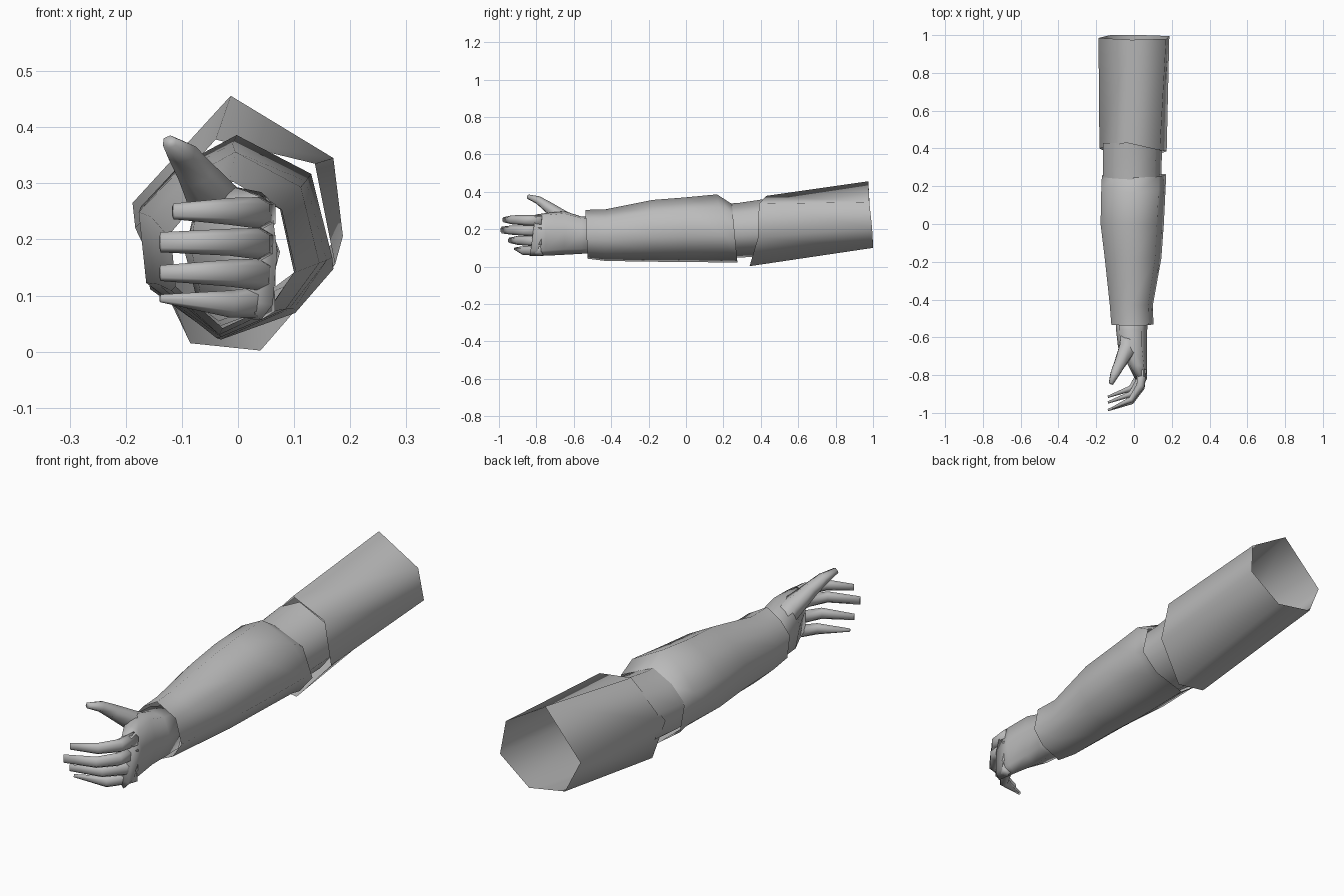
import bpy
import bmesh
from mathutils import Vector

old = bpy.data.objects.get("Cube")
if old:
    bpy.data.objects.remove(old, do_unlink=True)

GREY = (0.5, 0.5, 0.5, 1.0)
clay = bpy.data.materials.new("plain grey")
clay.use_nodes = True
clay.diffuse_color = GREY
bsdf = next(n for n in clay.node_tree.nodes if n.type == 'BSDF_PRINCIPLED')
bsdf.inputs["Base Color"].default_value = GREY
bsdf.inputs["Roughness"].default_value = 0.8


def loft(name, rings, cap_start=False, cap_end=False):
    """Skin a list of equal-length point rings into one smooth object."""
    bm = bmesh.new()
    loops = [[bm.verts.new(p) for p in ring] for ring in rings]
    n = len(loops[0])
    for a, b in zip(loops, loops[1:]):
        for i in range(n):
            j = (i + 1) % n
            bm.faces.new((a[i], a[j], b[j], b[i]))
    if cap_start:
        bm.faces.new(loops[0])
    if cap_end:
        bm.faces.new(loops[-1])
    bmesh.ops.recalc_face_normals(bm, faces=bm.faces)
    for f in bm.faces:
        f.smooth = True
    mesh = bpy.data.meshes.new(name)
    bm.to_mesh(mesh)
    bm.free()
    mesh.materials.append(clay)
    obj = bpy.data.objects.new(name, mesh)
    bpy.context.collection.objects.link(obj)
    return obj


def section(profile, y, x0, x1, z0, z1, lean=0.0):
    """Fit a unit profile to a box at depth y; lean pushes the underside back."""
    return [((x0 + x1) / 2 + u * (x1 - x0) / 2, y - lean * v,
             (z0 + z1) / 2 + v * (z1 - z0) / 2) for u, v in profile]


# Upper arm: open six-sided sleeve
loft("upper_arm", [
    [(-0.04, 0.43, 0.378), (0.137, 0.39, 0.335), (0.173, 0.385, 0.155),
     (0.04, 0.34, 0.002), (-0.085, 0.35, 0.015), (-0.183, 0.4, 0.22)],
    [(-0.013, 0.975, 0.456), (0.17, 0.98, 0.345), (0.187, 0.995, 0.206),
     (0.045, 1.0, 0.1), (-0.125, 1.0, 0.13), (-0.188, 0.985, 0.265)],
])

# Forearm: tapered sleeve with a sloped elbow end
ARM = [(0, 1), (0.78, 0.62), (1, -0.2), (0.6, -0.7),
       (-0.17, -1), (-0.92, -0.43), (-1, 0.3), (-0.6, 0.7)]
loft("forearm", [section(ARM, *s) for s in (
    (-0.532, -0.12, 0.103, 0.042, 0.303, 0.006),
    (-0.43, -0.128, 0.1, 0.03, 0.306),
    (-0.18, -0.155, 0.145, 0.026, 0.356),
    (0.0, -0.177, 0.158, 0.024, 0.37),
    (0.2, -0.173, 0.168, 0.022, 0.386, 0.035),
    (0.26, -0.17, 0.17, 0.022, 0.335, 0.015),
)])

# Elbow: narrower link between the two sleeves
loft("elbow", [section(ARM, *s) for s in (
    (0.2, -0.16, 0.145, 0.045, 0.335),
    (0.28, -0.165, 0.145, 0.048, 0.34),
    (0.43, -0.165, 0.15, 0.055, 0.362),
)])

# Palm: flattens from the wrist to the knuckles
PALM = [(-0.1, 1), (0.65, 0.9), (1, 0.1), (0.75, -0.75),
        (0.1, -1), (-0.75, -0.7), (-1, 0.1), (-0.8, 0.8)]
loft("palm", [section(PALM, *s) for s in (
    (-0.48, -0.095, 0.075, 0.075, 0.262),
    (-0.56, -0.095, 0.07, 0.068, 0.268),
    (-0.65, -0.085, 0.068, 0.063, 0.296),
    (-0.75, -0.03, 0.07, 0.058, 0.286),
    (-0.82, 0.005, 0.07, 0.056, 0.278, -0.015),
)], cap_start=True, cap_end=True)


def digit(name, path):
    """Sweep a diamond section along (x, y, z, half width, half height) points."""
    rings = []
    pts = [Vector(p[:3]) for p in path]
    for i, (x, y, z, w, h) in enumerate(path):
        along = pts[min(i + 1, len(pts) - 1)] - pts[max(i - 1, 0)]
        side = along.cross(Vector((0, 0, 1))).normalized()
        up = side.cross(along).normalized()
        rings.append([pts[i] + side * w * u + up * h * v for u, v in
                      ((1, 0.55), (0, 1), (-1, 0.55), (-1, -0.55), (0, -1), (1, -0.55))])
    loft(name, rings, True, True)


# Fingers: curl from the knuckles towards the palm side
for name, base_z, mid_z, tip_z, tip_y, tip_h in (
        ("index_finger", 0.245, 0.25, 0.25, -0.975, 0.014),
        ("middle_finger", 0.19, 0.195, 0.195, -0.985, 0.018),
        ("ring_finger", 0.135, 0.14, 0.14, -0.945, 0.014),
        ("little_finger", 0.09, 0.085, 0.095, -0.915, 0.007)):
    tip_x = -0.115 if name == "index_finger" else -0.138
    digit(name, [
        (0.043, -0.77, base_z, 0.024, 0.032),
        (0.035, tip_y + 0.12, (base_z + mid_z) / 2, 0.022, 0.028),
        (-0.015, tip_y + 0.045, mid_z, 0.016, 0.024),
        (tip_x, tip_y, tip_z, 0.006, tip_h),
    ])

# Thumb: rises from the wrist side of the palm
digit("thumb", [
    (-0.015, -0.57, 0.215, 0.055, 0.045),
    (-0.035, -0.66, 0.26, 0.045, 0.042),
    (-0.075, -0.74, 0.32, 0.03, 0.03),
    (-0.1, -0.79, 0.355, 0.024, 0.022),
    (-0.122, -0.845, 0.374, 0.012, 0.012),
])
